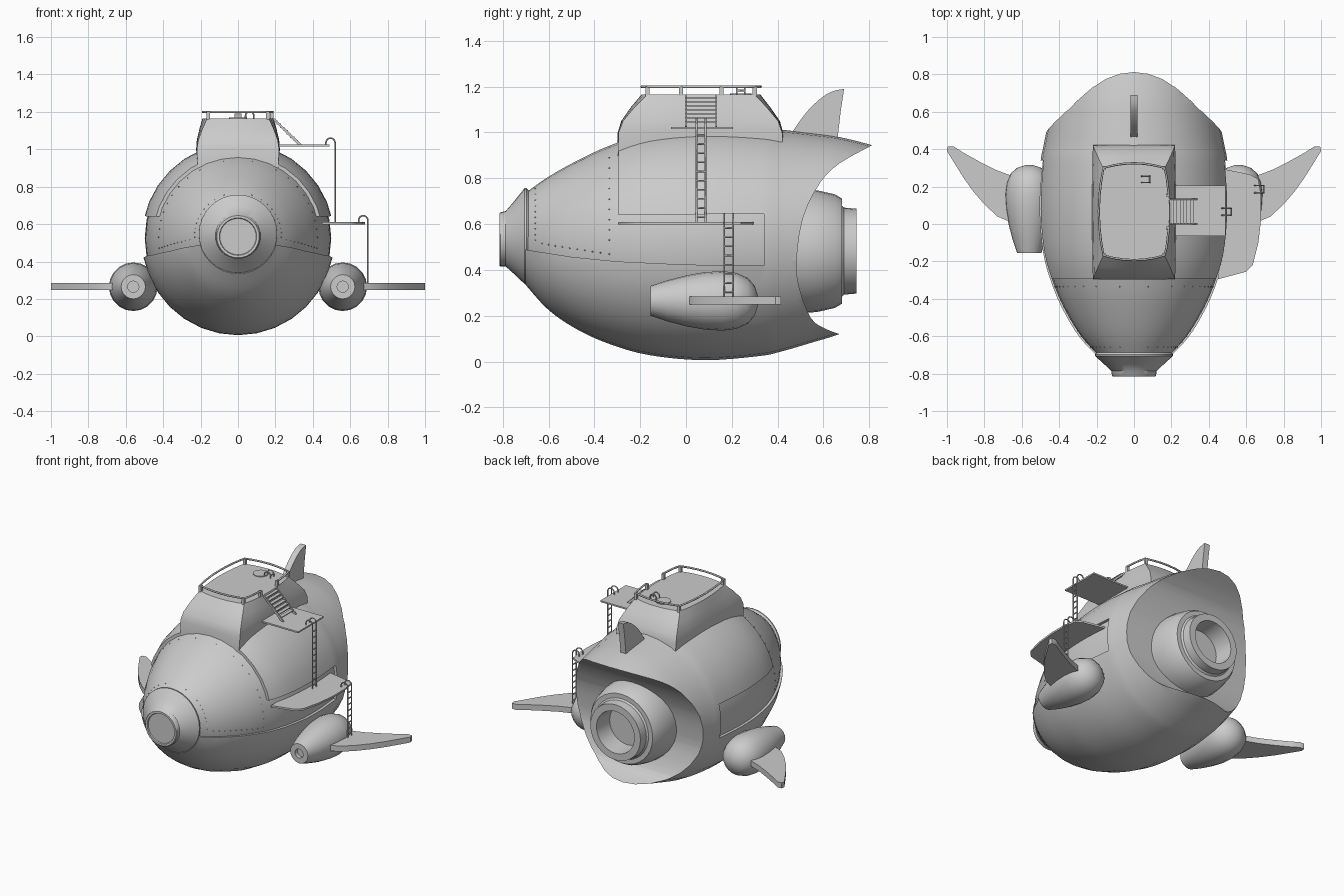
import bpy, bmesh, math
from mathutils import Vector

if "Cube" in bpy.data.objects:
    bpy.data.objects.remove(bpy.data.objects["Cube"])


def make(name, verts, faces, angle=35):
    me = bpy.data.meshes.new(name)
    me.from_pydata([tuple(v) for v in verts], [], faces)
    bm = bmesh.new()
    bm.from_mesh(me)
    bmesh.ops.recalc_face_normals(bm, faces=bm.faces)
    bm.to_mesh(me)
    bm.free()
    ob = bpy.data.objects.new(name, me)
    bpy.context.collection.objects.link(ob)
    smooth(ob, angle)
    return ob


def smooth(ob, angle=35):
    bpy.ops.object.select_all(action='DESELECT')
    bpy.context.view_layer.objects.active = ob
    ob.select_set(True)
    bpy.ops.object.shade_smooth_by_angle(angle=math.radians(angle))


def loft(name, rings, angle=35):
    n = len(rings[0])
    verts = [v for r in rings for v in r]
    faces = [(i*n+j, i*n+(j+1) % n, (i+1)*n+(j+1) % n, (i+1)*n+j)
             for i in range(len(rings)-1) for j in range(n)]
    faces += [tuple(range(n)), tuple(range((len(rings)-1)*n, len(rings)*n))]
    return make(name, verts, faces, angle)


def circle(x, y, z, r, n=32):
    return [(x+r*math.sin(2*math.pi*k/n), y, z-r*math.cos(2*math.pi*k/n)) for k in range(n)]


def lathe(name, profile, x, z, n=32):
    return loft(name, [circle(x, y, z, r, n) for y, r in profile])


def prism(name, pts, axis, a, b):
    # Extrude a flat outline along x (outline y,z) or along z (outline x,y)
    def put(p, t):
        return (t, p[0], p[1]) if axis == 'x' else (p[0], p[1], t)
    return loft(name, [[put(p, a) for p in pts], [put(p, b) for p in pts]])


def box(name, c, s):
    x, y, z = (v/2 for v in s)
    return prism(name, [(c[0]-x, c[1]-y), (c[0]+x, c[1]-y), (c[0]+x, c[1]+y), (c[0]-x, c[1]+y)],
                 'z', c[2]-z, c[2]+z)


def rods(name, paths, r):
    cu = bpy.data.curves.new(name, 'CURVE')
    cu.dimensions = '3D'
    cu.bevel_depth, cu.bevel_resolution, cu.use_fill_caps = r, 1, True
    for p in paths:
        s = cu.splines.new('POLY')
        s.points.add(len(p)-1)
        for q, v in zip(s.points, p):
            q.co = (*v, 1)
    ob = bpy.data.objects.new(name, cu)
    bpy.context.collection.objects.link(ob)
    return ob


def spline(pts, steps=4):
    # Catmull-Rom through the points
    pts = [Vector(p) for p in pts]
    out = []
    for i in range(len(pts)-1):
        a, b, c, d = pts[max(i-1, 0)], pts[i], pts[i+1], pts[min(i+2, len(pts)-1)]
        for k in range(steps):
            t = k/steps
            out.append(0.5*(2*b+(c-a)*t+(2*a-5*b+4*c-d)*t*t+(3*b-a-3*c+d)*t**3))
    return out+[pts[-1]]


def cut(ob, cutter):
    m = ob.modifiers.new('cut', 'BOOLEAN')
    m.operation, m.solver, m.object = 'DIFFERENCE', 'EXACT', cutter
    bpy.context.view_layer.objects.active = ob
    bpy.ops.object.modifier_apply(modifier=m.name)
    bpy.data.objects.remove(cutter)
    smooth(ob)


# Hull sections: y, bottom z, top z
SECT = spline([(-.70, .335, .755), (-.6, .225, .825), (-.475, .14, .895), (-.335, .077, .96),
               (-.16, .028, 1.015), (.08, .006, 1.036), (.32, .024, 1.026), (.42, .045, 1.012),
               (.55, .083, .997), (.67, .12, .98), (.82, .18, .942), (.9, .22, .91)])


def hull_ring(s, off=0):
    return circle(0, s[0], (s[1]+s[2])/2, (s[2]-s[1])/2-off)


# Outer hull, recessed along the sides and nose, scooped out at the stern
hull = loft('hull', [hull_ring(s) for s in SECT])
cut(hull, prism('recess_cutter', [(-.9, .52), (-.69, .487), (-.5, .457), (-.3, .437), (0, .423),
                                  (.34, .42), (.34, .645), (-.295, .64), (-.295, 1.2), (-.9, 1.2)],
                'x', -.8, .8))
stern = spline([(.81, .943), (.67, .865), (.585, .78), (.51, .625), (.483, .44), (.495, .32),
                (.545, .19), (.605, .145), (.67, .12)], 3)
cut(hull, prism('stern_cutter', [(1.1, 1.03)] + [tuple(p) for p in stern] + [(1.1, 0)], 'x', -.8, .8))
inner = [s for s in SECT if s[0] < .43]
loft('inner_hull_panel', [hull_ring(s, .018) for s in inner])

# Rivets on the recessed panel
rv, rf = [], []


def rivet(y, z, side):
    s = min(inner, key=lambda q: abs(q[0]-y))
    c, r = (s[1]+s[2])/2, (s[2]-s[1])/2-.018
    if abs(z-c) < r:
        x = side*math.sqrt(r*r-(z-c)**2)
        b, q = len(rv), .004
        rv.extend([(x+i*q, s[0]+j*q, z+k*q) for i, j, k in
                   ((1, 0, 0), (-1, 0, 0), (0, 1, 0), (0, -1, 0), (0, 0, 1), (0, 0, -1))])
        rf.extend([(b+i, b+j, b+k) for i in (0, 1) for j in (2, 3) for k in (4, 5)])


for side in (-1, 1):
    for k in range(10):
        rivet(-.335, .53+k*.045, side)
        rivet(-.65, .53+k*.025, side)
        rivet(-.62+k*.03, .515-k*.005, side)
make('rivets', rv, rf)

# Nose cone, flush below and slightly lipped above, with front port
loft('nose_cone', [hull_ring(s) for s in ((-.685, .345, .745), (-.697, .338, .757), (-.705, .339, .757),
                                          (-.75, .382, .70), (-.787, .415, .657), (-.81, .415, .651),
                                          (-.815, .42, .646), (-.815, .433, .633), (-.808, .436, .63))])

# Main engine and nozzle
lathe('main_engine', [(.42, .27), (.52, .27), (.575, .265), (.65, .248), (.68, .23), (.68, .2),
                      (.69, .19), (.745, .185), (.745, .14), (.62, .13)], 0, .482)

# Side pods and wings
wing = [(.66, .01), (.73, .04), (.8, .105), (.86, .175), (.91, .245), (.96, .325), (1, .39),
        (.995, .415), (.965, .415), (.91, .38), (.82, .33), (.74, .29), (.66, .26)]
for side, tag in ((-1, 'left'), (1, 'right')):
    lathe(tag+'_pod', [(-.13, .03), (-.155, .03), (-.155, .065), (-.08, .09), (0, .111), (.08, .125),
                       (.16, .13), (.22, .122), (.27, .1), (.3, .065), (.315, .02)], side*.56, .265, 20)
    prism(tag+'_wing', [(side*x, y) for x, y in wing] + [(side*.62, .2), (side*.62, .0)],
          'z', .248, .285)

# Dorsal fin
fin = spline([(.45, .98), (.5, 1.055), (.55, 1.115), (.61, 1.165), (.65, 1.183), (.69, 1.19)], 2)
prism('dorsal_fin', [tuple(p) for p in fin] + [(.675, 1.09), (.66, .96)], 'x', -.02, .02)


# Conning tower with bulging sides
def outline(hx, y0, y1, z, b, n=6):
    cs = [(hx, y0), (hx, y1), (-hx, y1), (-hx, y0)]
    out = []
    for i in range(4):
        p, q = Vector(cs[i]), Vector(cs[(i+1) % 4])
        d = (q-p).normalized()
        for k in range(n):
            t = k/n
            v = p.lerp(q, t)+Vector((d.y, -d.x))*b*4*t*(1-t)
            out.append((v.x, v.y, z))
    return out


loft('tower', [outline(.215, -.298, .425, .9, 0), outline(.22, -.294, .42, 1.0, .004),
               outline(.212, -.275, .402, 1.05, .008), outline(.19, -.225, .352, 1.11, .016),
               outline(.165, -.17, .3, 1.165, .025)])

# Tower railing, open at the stairs
o = outline(.163, -.168, .3, 1.2, .025)
rail = [(.186, .155, 1.2), (.175, .25, 1.2)] + o[6:] + [o[0], (.175, -.12, 1.2), (.186, -.022, 1.2)]
rods('tower_rail', [rail], .006)
for i, p in enumerate([rail[0], o[6], o[12], o[18], o[0], rail[-1]]):
    box('rail_post_%d' % i, (p[0]*.97, p[1], 1.18), (.018, .018, .042))

# Roof hatch
prism('roof_hatch', [(.047*math.cos(k*math.pi/10), .24+.047*math.sin(k*math.pi/10)) for k in range(20)],
      'z', 1.16, 1.17)

# Upper platform, side deck and stairs
box('upper_platform', (.345, .07, 1.02), (.29, .27, .01))
prism('side_deck', [(.45, -.295), (.6, -.255), (.635, -.22), (.665, -.1), (.68, .03), (.68, .15),
                    (.665, .24), (.62, .265), (.45, .3)], 'z', .598, .61)
for y in (.0, .132):
    loft('stair_stringer', [[(x, y+d, z) for x, z in ((.18, 1.165), (.195, 1.165), (.34, 1.027), (.32, 1.025))]
                            for d in (-.004, .004)])
for k in range(7):
    box('stair_tread_%d' % k, (.2+.018*k, .066, 1.152-.0175*k), (.024, .132, .006))


# Hooked ladders
def ladder(name, x0, x1, y0, y1, deck, bottom, rise):
    c, r = (x0+x1)/2, (x1-x0)/2
    top = deck+rise-r
    arc = [(c-r*math.cos(k*math.pi/8), top+r*math.sin(k*math.pi/8)) for k in range(9)]
    side = [(x0, deck)] + arc + [(x1, bottom)]
    paths = [[(x, y, z) for x, z in side] for y in (y0, y1)]
    n = max(1, int((top-bottom)/.04))
    paths += [[(x1, y0, bottom+(k+.5)*.04), (x1, y1, bottom+(k+.5)*.04)] for k in range(n)]
    rods(name, paths, .0042)


ladder('upper_ladder', .47, .519, .046, .085, 1.02, .61, .04)
ladder('lower_ladder', .645, .694, .167, .206, .605, .283, .04)
ladder('hatch_ladder', .04, .085, .222, .256, 1.165, 1.163, .036)
